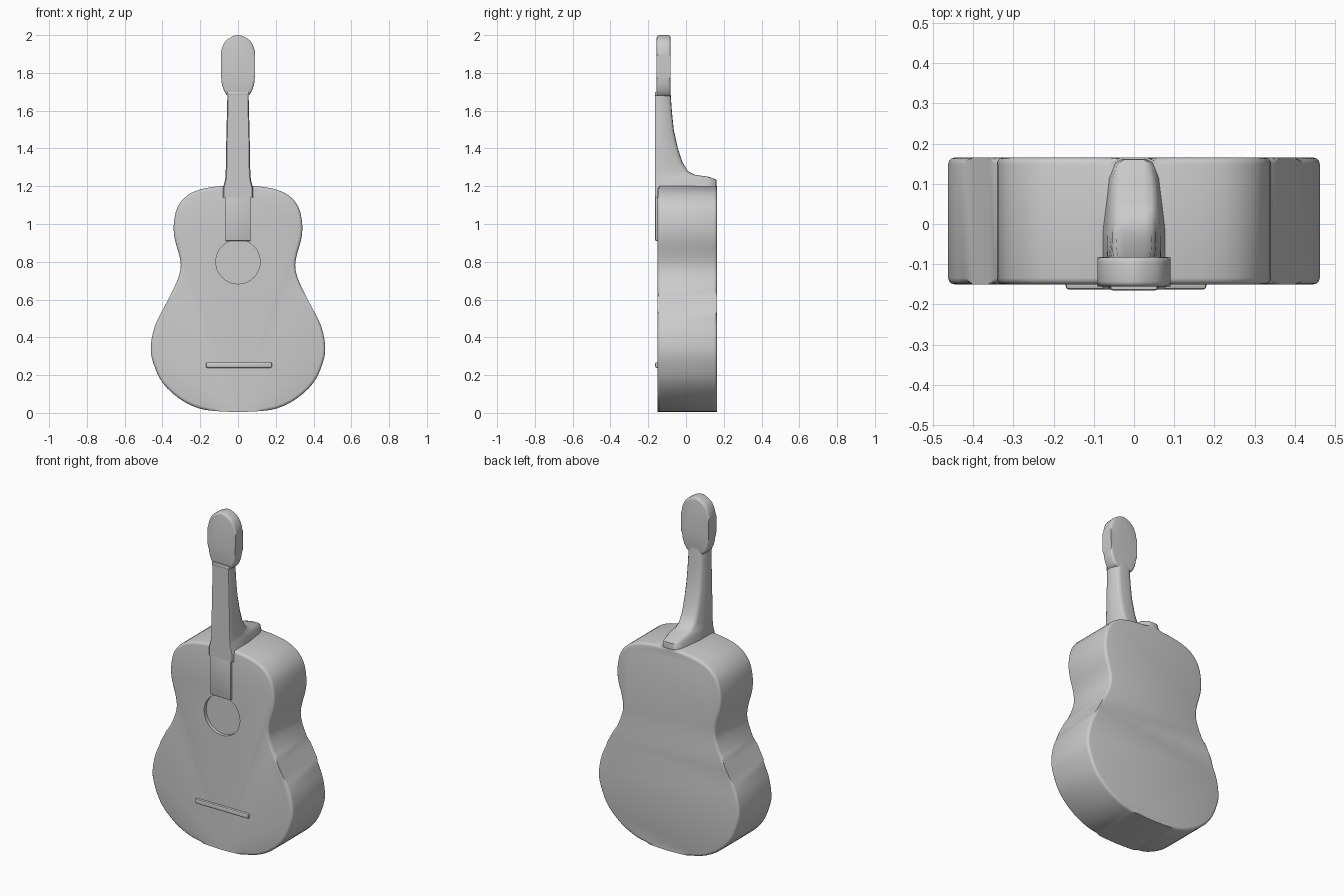
import bpy, bmesh, math
from mathutils import Vector, Matrix

cube = bpy.data.objects.get("Cube")
if cube:
    bpy.data.objects.remove(cube, do_unlink=True)

grey = bpy.data.materials.new("plain grey")
grey.use_nodes = True
grey.diffuse_color = (0.6, 0.6, 0.6, 1)
grey.node_tree.nodes["Principled BSDF"].inputs["Base Color"].default_value = (0.6, 0.6, 0.6, 1)


def finish(name, bm, angle=35):
    bmesh.ops.recalc_face_normals(bm, faces=bm.faces)
    mesh = bpy.data.meshes.new(name)
    bm.to_mesh(mesh)
    bm.free()
    mesh.materials.append(grey)
    obj = bpy.data.objects.new(name, mesh)
    bpy.context.collection.objects.link(obj)
    smooth(obj, angle)
    return obj


def smooth(obj, angle=35):
    bpy.ops.object.select_all(action='DESELECT')
    obj.select_set(True)
    bpy.context.view_layer.objects.active = obj
    bpy.ops.object.shade_smooth_by_angle(angle=math.radians(angle))


def spline(points, steps=3):
    """Smooth curve through the points of a half outline."""
    pts = [Vector(p) for p in points]
    # Mirrored end points keep the curve level on the centre line
    pts = [Vector((-pts[1].x, pts[1].y))] + pts + [Vector((-pts[-2].x, pts[-2].y))]
    out = []
    for a, b, c, d in zip(pts, pts[1:], pts[2:], pts[3:]):
        for i in range(steps):
            t = i / steps
            out.append(0.5 * (2 * b + (c - a) * t + (2 * a - 5 * b + 4 * c - d) * t ** 2
                              + (3 * b - a - 3 * c + d) * t ** 3))
    return out + [pts[-2]]


def slab(name, half, front, back, bevel):
    """Symmetric outline in x and z, given thickness along y, with rounded rims."""
    right = spline(half)
    outline = right + [Vector((-p.x, p.y)) for p in reversed(right[1:-1])]
    bm = bmesh.new()
    face = bm.faces.new([bm.verts.new((p.x, front, p.y)) for p in outline])
    made = bmesh.ops.extrude_face_region(bm, geom=[face])["geom"]
    for v in made:
        if isinstance(v, bmesh.types.BMVert):
            v.co.y = back
    rims = [e for e in bm.edges if abs(e.verts[0].co.y - e.verts[1].co.y) < 1e-5]
    bmesh.ops.bevel(bm, geom=rims, offset=bevel, segments=3, profile=0.5, affect='EDGES')
    return finish(name, bm)


# Hollow-waisted body
body = slab("body", [(0, 0.005), (0.12, 0.01), (0.21, 0.025), (0.31, 0.075), (0.4, 0.16),
                     (0.447, 0.26), (0.462, 0.345), (0.44, 0.46), (0.38, 0.58), (0.33, 0.68),
                     (0.304, 0.76), (0.31, 0.83), (0.335, 0.92), (0.34, 1.0), (0.32, 1.09),
                     (0.27, 1.15), (0.2, 1.183), (0.1, 1.2), (0, 1.202)], -0.15, 0.165, 0.016)

# Shallow round sound hole
bm = bmesh.new()
bmesh.ops.create_cone(bm, cap_ends=True, segments=40, radius1=0.117, radius2=0.117, depth=0.1,
                      matrix=Matrix.Translation((0, -0.18, 0.8)) @ Matrix.Rotation(math.pi / 2, 4, 'X'))
cutter = finish("sound_hole_cutter", bm)
cutter.hide_render = True
cut = body.modifiers.new("sound hole", 'BOOLEAN')
cut.object = cutter
cut.solver = 'EXACT'
bpy.context.view_layer.objects.active = body
bpy.ops.object.modifier_apply(modifier=cut.name)
bpy.data.objects.remove(cutter, do_unlink=True)
smooth(body)

# Neck and heel, lofted upward: height, half width, back depth, back narrowing
sections = [(1.14, 0.08, 0.16, 0.6), (1.19, 0.08, 0.163, 0.6), (1.235, 0.068, 0.16, 0.6),
            (1.25, 0.067, 0.12, 0.62), (1.26, 0.066, 0.05, 0.65), (1.28, 0.065, 0.01, 0.68),
            (1.33, 0.064, -0.02, 0.7), (1.4, 0.063, -0.043, 0.7), (1.5, 0.061, -0.065, 0.7),
            (1.6, 0.058, -0.075, 0.7), (1.7, 0.056, -0.082, 0.7)]
bm = bmesh.new()
rings = []
for z, w, back, narrow in sections:
    front = -0.163
    depth = back - front
    half = [(w * 0.92, front), (w, front + 0.008), (w, front + depth * 0.45),
            (w * (narrow + 1) / 2, front + depth * 0.85), (w * narrow, back - depth * 0.03),
            (w * narrow * 0.6, back)]
    ring = half + [(-x, y) for x, y in reversed(half)]
    rings.append([bm.verts.new((x, y, z)) for x, y in ring])
for low, high in zip(rings, rings[1:]):
    for i in range(len(low)):
        j = (i + 1) % len(low)
        bm.faces.new((low[i], low[j], high[j], high[i]))
bm.faces.new(rings[0])
bm.faces.new(rings[-1])
finish("neck", bm, 50)

# Head of the neck
slab("headstock", [(0, 1.67), (0.045, 1.675), (0.068, 1.695), (0.085, 1.74), (0.09, 1.8),
                   (0.091, 1.87), (0.088, 1.92), (0.068, 1.965), (0.035, 1.99), (0, 2.0)],
     -0.155, -0.082, 0.012)


def block(name, centre, size, bevel):
    bm = bmesh.new()
    bmesh.ops.create_cube(bm, size=1, matrix=Matrix.Translation(centre) @ Matrix.Diagonal((*size, 1)))
    bmesh.ops.bevel(bm, geom=bm.edges[:], offset=bevel, segments=2, profile=0.5, affect='EDGES')
    return finish(name, bm)


# Fingerboard running onto the body, and the bridge
block("fingerboard", (0, -0.145, 1.06), (0.134, 0.036, 0.3), 0.005)
block("bridge", (0.005, -0.15, 0.253), (0.35, 0.026, 0.03), 0.008)
block("nut", (0, -0.125, 1.69), (0.118, 0.08, 0.02), 0.006)
